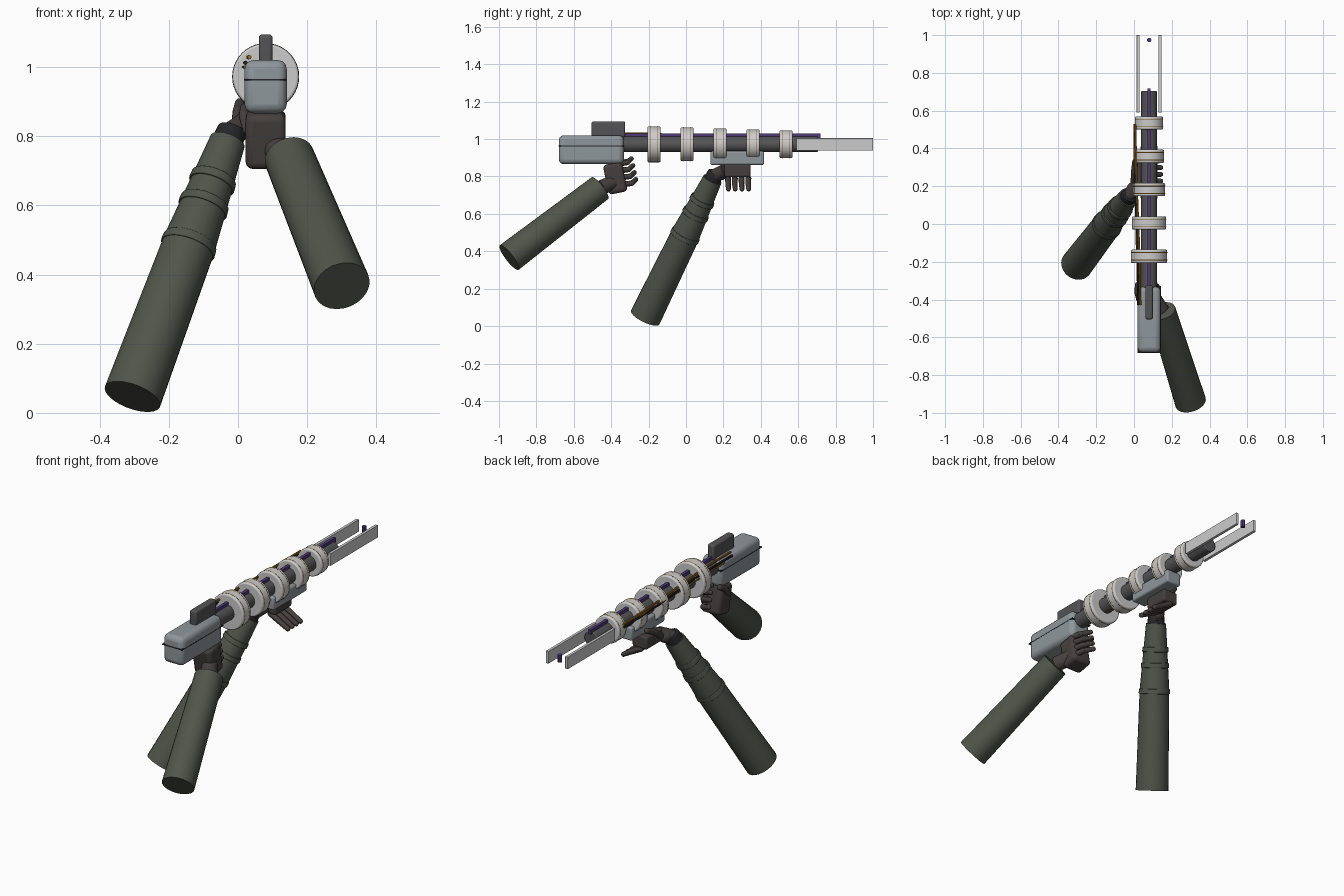
import bpy, math
from mathutils import Vector

if "Cube" in bpy.data.objects:
    bpy.data.objects.remove(bpy.data.objects["Cube"])

def material(name, hexcol):
    m = bpy.data.materials.new(name)
    c = [int(hexcol[i:i + 2], 16) / 255 for i in (0, 2, 4)]
    m.diffuse_color = [((v + 0.055) / 1.055) ** 2.4 for v in c] + [1]
    m.use_nodes = True
    m.node_tree.nodes["Principled BSDF"].inputs["Base Color"].default_value = m.diffuse_color
    return m

SLEEVE = material("olive_sleeve", "50554a")
GLOVE = material("dark_glove", "46403e")
DARK = material("dark_metal", "545456")
STEEL = material("blue_steel", "8f979c")
LIGHT = material("light_metal", "c2c1c0")
PURPLE = material("purple_glow", "503a78")
COPPER = material("copper", "a0681e")
BLACK = material("black_seam", "26262a")

def finish(name, mat, bevel=0.0, segments=3):
    o = bpy.context.object
    o.name = name
    o.data.materials.append(mat)
    if bevel:
        b = o.modifiers.new("bevel", 'BEVEL')
        b.width, b.segments, b.limit_method = bevel, segments, 'ANGLE'
    bpy.ops.object.shade_smooth_by_angle(angle=math.radians(35))
    return o

def box(name, mat, lo, hi, bevel=0.0, tilt=(0, 0, 0)):
    lo, hi = Vector(lo), Vector(hi)
    bpy.ops.mesh.primitive_cube_add(size=1, location=(lo + hi) / 2)
    o = bpy.context.object
    o.scale = hi - lo
    bpy.ops.object.transform_apply(location=False, rotation=False, scale=True)
    o.rotation_euler = tilt
    return finish(name, mat, bevel)

def rod(name, mat, a, b, r1, r2=None, sides=20, bevel=0.0):
    a, b = Vector(a), Vector(b)
    bpy.ops.mesh.primitive_cone_add(vertices=sides, radius1=r1, radius2=r1 if r2 is None else r2,
                                    depth=(b - a).length, location=(a + b) / 2,
                                    rotation=(b - a).to_track_quat('Z', 'Y').to_euler())
    return finish(name, mat, bevel)

def ball(name, mat, p, r):
    bpy.ops.mesh.primitive_uv_sphere_add(segments=14, ring_count=8, radius=r, location=p)
    return finish(name, mat)

def hoop(name, mat, p, axis, major, minor):
    bpy.ops.mesh.primitive_torus_add(major_segments=40, minor_segments=8, major_radius=major,
                                     minor_radius=minor, location=p,
                                     rotation=Vector(axis).to_track_quat('Z', 'Y').to_euler())
    return finish(name, mat)

def digit(name, pts, r):
    for i, (a, b) in enumerate(zip(pts, pts[1:])):
        rod(f"{name}_bone_{i}", GLOVE, a, b, r * (1 - 0.1 * i), r * (0.9 - 0.1 * i), 12)
    for i, p in enumerate(pts):
        ball(f"{name}_joint_{i}", GLOVE, p, r * (1 - 0.1 * i))

CX, CZ = 0.08, 0.972   # barrel axis

# Receiver, seam and sight
box("receiver", STEEL, (0.019, -0.68, 0.866), (0.141, -0.332, 1.02), 0.026)
box("receiver_seam", BLACK, (0.018, -0.683, 0.961), (0.142, -0.329, 0.965))
box("sight", DARK, (0.06, -0.505, 1.01), (0.10, -0.325, 1.094), 0.01)

# Barrel, purple core strip and muzzle rails
rod("barrel", DARK, (CX, -0.36, CZ), (CX, 0.705, CZ), 0.042, sides=24, bevel=0.006)
box("core_strip", PURPLE, (CX - 0.008, -0.34, 1.005), (CX + 0.008, 0.718, 1.029))
for side, s in (("left", -1), ("right", 1)):
    x = CX + s * 0.058
    box(f"{side}_muzzle_rail", LIGHT, (x - 0.008, 0.59, 0.938), (x + 0.008, 1.0, 1.005), 0.002)
rod("muzzle_pin", PURPLE, (CX, 0.974, 0.953), (CX, 0.974, 0.992), 0.012, sides=8)

# Coil rings shrinking toward the muzzle
for i in range(5):
    y, r = -0.171 + 0.1765 * i, 0.096 - 0.0055 * i
    rod(f"coil_ring_{i}", LIGHT, (CX, y - 0.035, CZ), (CX, y + 0.035, CZ), r, sides=40, bevel=0.007)
    for s in (-1, 1):
        hoop(f"coil_wire_{i}_{s}", COPPER, (CX, y + s * 0.02, CZ), (0, 1, 0), r - 0.002, 0.003)

# Cables along the left side
for name, mat, pts, r in (
        ("copper_cable", COPPER, [(0.033, -0.43, 1.028), (0.03, -0.2, 1.028), (0.014, 0.2, 1.012), (0.006, 0.53, 1.005)], 0.006),
        ("dark_cable", BLACK, [(0.022, -0.43, 1.012), (0.02, -0.1, 1.012), (0.005, 0.2, 1.0), (0.003, 0.53, 0.992)], 0.006),
        ("lower_copper_cable", COPPER, [(0.02, -0.36, 1.0), (0.01, 0.0, 1.0), (0.004, 0.4, 1.0)], 0.004)):
    for i, (a, b) in enumerate(zip(pts, pts[1:])):
        rod(f"{name}_{i}", mat, a, b, r, sides=10)

# Fore grip block
box("fore_grip", STEEL, (0.035, 0.13, 0.862), (0.125, 0.418, 0.935), 0.01)

# Supporting left arm with sleeve folds
A, B = Vector((-0.305, -0.218, 0.047)), Vector((-0.03, 0.142, 0.785))
axis = B - A
at = lambda z: A + axis * ((z - A.z) / axis.z)
rod("left_upper_sleeve", SLEEVE, A, at(0.49), 0.085, 0.077, 24)
rod("left_lower_sleeve", SLEEVE, at(0.49), B, 0.077, 0.052, 24)
for i, (z, r) in enumerate(((0.485, 0.077), (0.60, 0.069), (0.67, 0.064))):
    rod(f"left_sleeve_fold_{i}", SLEEVE, at(z - 0.011), at(z + 0.011), r + 0.005, r + 0.003, 24, 0.003)
rod("left_cuff", BLACK, at(0.77), at(0.82), 0.047, 0.042, 20, 0.005)
rod("left_wrist", GLOVE, at(0.80), (0.02, 0.21, 0.835), 0.038, 0.034)
ball("left_wrist_ball", GLOVE, (-0.005, 0.185, 0.815), 0.036)

# Left hand under the fore grip
box("left_palm", GLOVE, (-0.005, 0.205, 0.797), (0.085, 0.345, 0.866), 0.01)
for i in range(4):
    y = 0.225 + 0.036 * i
    digit(f"left_finger_{i}", [(0.04, y, 0.79), (0.1, y, 0.757), (0.142, y + 0.002, 0.733)], 0.016)
digit("left_thumb", [(0.0, 0.22, 0.83), (0.0, 0.275, 0.87), (0.005, 0.33, 0.895)], 0.018)

# Trigger-side right arm
rod("right_sleeve", SLEEVE, (0.3, -0.945, 0.367), (0.148, -0.46, 0.738), 0.083, 0.073, 24)
rod("right_wrist", GLOVE, (0.148, -0.46, 0.738), (0.09, -0.37, 0.775), 0.04, 0.04)

# Right hand and grip
box("right_palm", GLOVE, (0.022, -0.43, 0.71), (0.138, -0.327, 0.872), 0.02, (0.2, 0, 0))
for i in range(4):
    z, y = 0.758 + 0.037 * i, -0.335 - 0.008 * i
    digit(f"right_finger_{i}", [(0.115, y, z), (0.1, y + 0.045, z + 0.006), (0.05, y + 0.067, z + 0.026)], 0.016)
digit("right_thumb", [(0.03, -0.40, 0.82), (0.018, -0.36, 0.86), (0.02, -0.32, 0.88)], 0.018)
